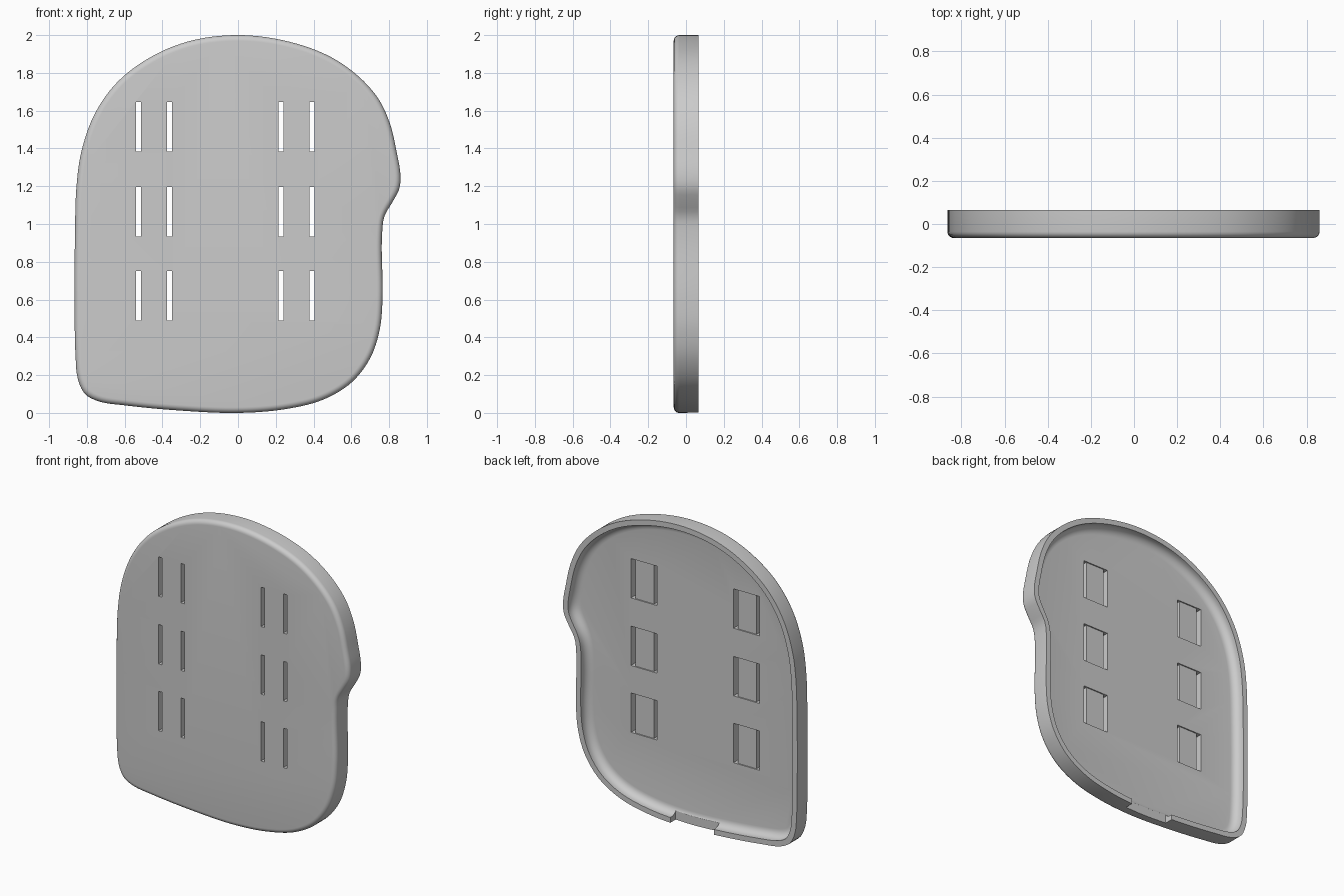
import bpy, bmesh, math
from mathutils import Vector

if "Cube" in bpy.data.objects:
    bpy.data.objects.remove(bpy.data.objects["Cube"], do_unlink=True)

grey = bpy.data.materials.new("plain_grey")
grey.use_nodes = True
colour = (0.6, 0.6, 0.6, 1)
grey.diffuse_color = colour
grey.node_tree.nodes["Principled BSDF"].inputs["Base Color"].default_value = colour

# Outline control points (x, z), counter-clockwise from the lower left
OUTLINE = [(-.865, .6), (-.86, .3), (-.848, .18), (-.81, .1), (-.74, .062), (-.6, .04),
           (-.3, .012), (0, 0), (.25, .02), (.45, .07), (.6, .16), (.7, .29), (.75, .44),
           (.765, .6), (.763, .95), (.775, 1.04), (.82, 1.12), (.855, 1.19), (.86, 1.26),
           (.84, 1.38), (.805, 1.53), (.745, 1.66), (.64, 1.78), (.48, 1.89), (.25, 1.97),
           (0, 2), (-.25, 1.97), (-.46, 1.885), (-.64, 1.75), (-.76, 1.58), (-.83, 1.38),
           (-.855, 1.2), (-.863, .95)]
BACK, FRONT, FLOOR = .065, -.065, 0.0
STEP = .005


def smooth_loop(points, count):
    """Closed Catmull-Rom curve resampled to evenly spaced points."""
    pts = [Vector(p) for p in points]
    n, dense = len(pts), []
    for i in range(n):
        a, b, c, d = (pts[(i + k) % n] for k in (-1, 0, 1, 2))
        m = (b - a).length, (c - b).length, (d - c).length
        t1 = ((b - a) / m[0] + (c - b) / m[1]) * m[1] / 2
        t2 = ((c - b) / m[1] + (d - c) / m[2]) * m[1] / 2
        for j in range(20):
            t = j / 20
            h = t * t * (3 - 2 * t)
            dense.append(b * (1 - h) + c * h + t1 * t * (1 - t) ** 2 - t2 * t * t * (1 - t))
    dense.append(dense[0])
    total = sum((q - p).length for p, q in zip(dense, dense[1:]))
    out, walked = [], 0
    for p, q in zip(dense, dense[1:]):
        seg = (q - p).length
        while len(out) < count and len(out) * total / count < walked + seg:
            out.append(p.lerp(q, (len(out) * total / count - walked) / seg))
        walked += seg
    return out


def inset(loop):
    """Move the loop inward by one step, easing tight corners."""
    n, moved = len(loop), []
    for i in range(n):
        d = (loop[(i + 1) % n] - loop[i - 1]).normalized()
        moved.append(loop[i] + Vector((-d.y, d.x)) * STEP)
    return [p * .8 + (moved[i - 1] + moved[(i + 1) % n]) * .1 for i, p in enumerate(moved)]


def box_cutter(name, boxes):
    """One hidden mesh of boxes given as (min corner, max corner)."""
    bm = bmesh.new()
    for lo, hi in boxes:
        lo, hi = Vector(lo), Vector(hi)
        made = bmesh.ops.create_cube(bm, size=1)["verts"]
        bmesh.ops.scale(bm, vec=hi - lo, verts=made)
        bmesh.ops.translate(bm, vec=(lo + hi) / 2, verts=made)
    mesh = bpy.data.meshes.new(name)
    bm.to_mesh(mesh)
    bm.free()
    ob = bpy.data.objects.new(name, mesh)
    bpy.context.collection.objects.link(ob)
    ob.hide_render = True
    return ob


# Cross-section of the tray wall as (inset, y): front round, rim, inner fillet
def arc(cx, cy, rx, ry, start, end, n):
    angles = [math.radians(start + (end - start) * i / n) for i in range(n + 1)]
    return [(cx + rx * math.cos(a), cy + ry * math.sin(a)) for a in angles]


section = arc(.03, FRONT + .03, .03, .03, 270, 180, 6)
section += [(0, BACK), (.035, BACK)]
section += arc(.085, FLOOR + .05, .05, .05, 180, 270, 6)

loops = [smooth_loop(OUTLINE, 240)]
for _ in range(20):
    loops.append(inset(loops[-1]))

# Tray shell
bm = bmesh.new()
rings = []
for depth, y in section:
    k = min(int(depth / STEP), len(loops) - 2)
    f = depth / STEP - k
    rings.append([bm.verts.new((p.x, y, p.y)) for p in
                  (a.lerp(b, f) for a, b in zip(loops[k], loops[k + 1]))])
for r, s in zip(rings, rings[1:]):
    for i in range(len(r)):
        j = (i + 1) % len(r)
        bm.faces.new((r[i], r[j], s[j], s[i]))
bm.faces.new(rings[0])
bm.faces.new(rings[-1])
bmesh.ops.recalc_face_normals(bm, faces=bm.faces)
mesh = bpy.data.meshes.new("tray_shell")
bm.to_mesh(mesh)
bm.free()
mesh.materials.append(grey)
shell = bpy.data.objects.new("tray_shell", mesh)
bpy.context.collection.objects.link(shell)

# Strap slots in pairs, each pair joined by a shallow recess on the back
slots, recesses = [], []
for left, right in ((-.54, -.35), (.215, .405)):
    for z in (.49, .935, 1.385):
        top = z + .262
        recesses.append(((left, FLOOR - .008, z), (right, BACK, top)))
        for x in (left, right - .026):
            slots.append(((x, FRONT - .1, z), (x + .026, BACK + .1, top)))
notch = [((-.25, FLOOR + .008, -.1), (.07, BACK + .1, .07))]

cutters = [box_cutter("strap_recess_cutter", recesses), box_cutter("strap_slot_cutter", slots),
           box_cutter("rim_notch_cutter", notch)]
for cutter in cutters:
    mod = shell.modifiers.new(cutter.name, "BOOLEAN")
    mod.operation = "DIFFERENCE"
    mod.solver = "EXACT"
    mod.object = cutter

# Bake the cuts and drop the cutters
bpy.context.view_layer.update()
baked = bpy.data.meshes.new_from_object(
    shell.evaluated_get(bpy.context.evaluated_depsgraph_get()))
shell.modifiers.clear()
shell.data = baked
baked.materials.clear()
baked.materials.append(grey)
for cutter in cutters:
    bpy.data.objects.remove(cutter, do_unlink=True)

bpy.ops.object.select_all(action="DESELECT")
shell.select_set(True)
bpy.context.view_layer.objects.active = shell
bpy.ops.object.shade_smooth_by_angle(angle=math.radians(30))
